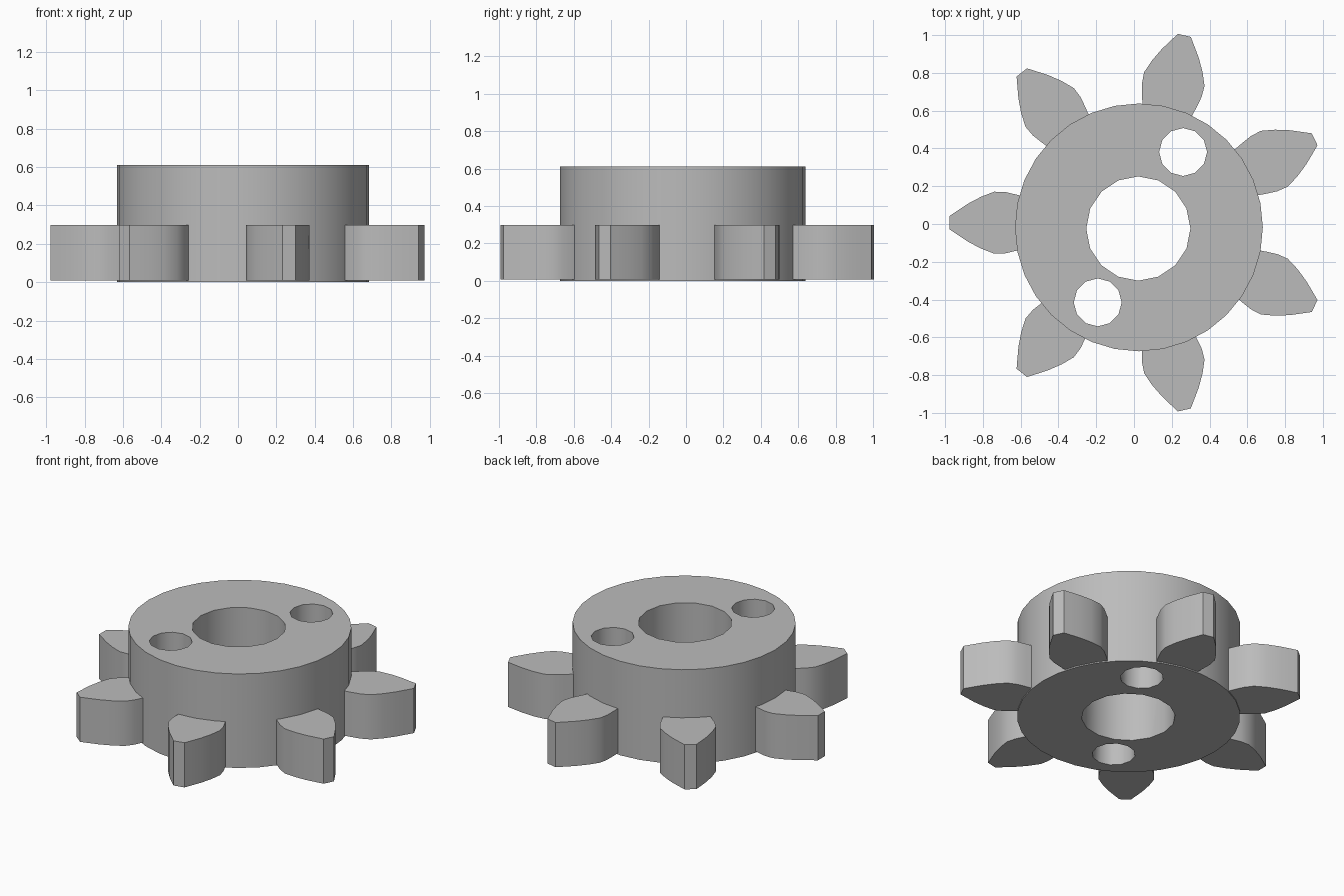
import bpy, bmesh, math
from mathutils import Matrix

if "Cube" in bpy.data.objects:
    bpy.data.objects.remove(bpy.data.objects["Cube"])

grey = bpy.data.materials.new("plain grey")
grey.use_nodes = True
GREY = (0.5, 0.5, 0.5, 1)
grey.diffuse_color = GREY
grey.node_tree.nodes["Principled BSDF"].inputs["Base Color"].default_value = GREY


def finish(obj):
    """Smooth the curved walls and keep the rims sharp."""
    bpy.ops.object.select_all(action="DESELECT")
    obj.select_set(True)
    bpy.context.view_layer.objects.active = obj
    bpy.ops.object.shade_smooth_by_angle(angle=math.radians(35))


def cylinder(name, x, y, radius, sides, z0, z1):
    """Upright cylinder with a corner on the +x and +y axes."""
    bpy.ops.mesh.primitive_cylinder_add(
        vertices=sides, radius=radius, depth=z1 - z0, location=(x, y, (z0 + z1) / 2))
    obj = bpy.context.object
    obj.name = name
    obj.data.materials.append(grey)
    return obj


# Hub with the shaft bore and two pin holes
hub = cylinder("hub", 0.026, -0.018, 0.656, 32, 0, 0.61)
holes = [("shaft_bore", 0.023, -0.024, 0.276, 16),
         ("back_pin_hole", 0.26, 0.381, 0.127, 12),
         ("front_pin_hole", -0.192, -0.415, 0.127, 12)]
for name, x, y, radius, sides in holes:
    cutter = cylinder(name, x, y, radius, sides, -0.2, 0.8)
    cutter.hide_render = True
    cut = hub.modifiers.new(name, "BOOLEAN")
    cut.operation = "DIFFERENCE"
    cut.solver = "EXACT"
    cut.object = cutter
    bpy.context.view_layer.objects.active = hub
    bpy.ops.object.modifier_apply(modifier=cut.name)
    bpy.data.objects.remove(cutter)
finish(hub)

# Tooth outline: distance from the centre, half width
flank = [(0.605, 0.133), (0.66, 0.148), (0.72, 0.162), (0.78, 0.164),
         (0.85, 0.137), (0.92, 0.1), (0.98, 0.06), (1.017, 0.035)]
outline = [(r, -w) for r, w in flank] + [(r, w) for r, w in reversed(flank)]

# Seven teeth around the foot of the hub
TEETH = 7
for i in range(TEETH):
    bm = bmesh.new()
    base = bm.faces.new([bm.verts.new((r, w, 0.008)) for r, w in outline])
    top = bmesh.ops.extrude_face_region(bm, geom=[base])["geom"]
    bmesh.ops.translate(bm, vec=(0, 0, 0.29),
                        verts=[g for g in top if isinstance(g, bmesh.types.BMVert)])
    bmesh.ops.recalc_face_normals(bm, faces=bm.faces)
    turn = Matrix.Rotation(math.pi + i * math.tau / TEETH, 4, "Z")
    bm.transform(Matrix.Translation((0.04, 0.007, 0)) @ turn)
    mesh = bpy.data.meshes.new(f"tooth_{i + 1}")
    bm.to_mesh(mesh)
    bm.free()
    mesh.materials.append(grey)
    tooth = bpy.data.objects.new(f"tooth_{i + 1}", mesh)
    bpy.context.collection.objects.link(tooth)
    finish(tooth)
